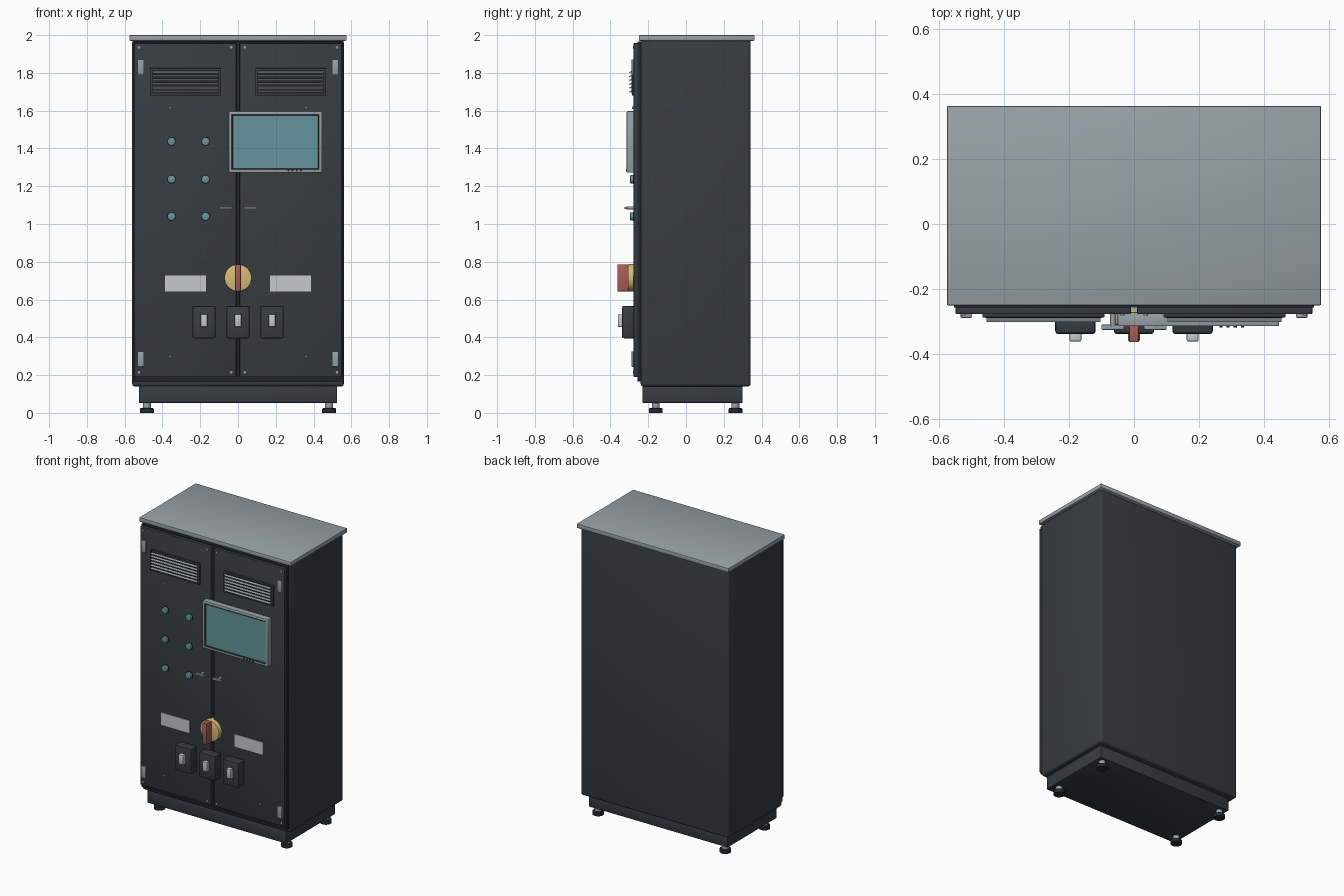
import bpy, bmesh, math
from mathutils import Matrix, Vector

if "Cube" in bpy.data.objects:
    bpy.data.objects.remove(bpy.data.objects["Cube"])


def material(name, r, g, b):
    m = bpy.data.materials.new(name)
    m.diffuse_color = (r, g, b, 1)
    m.use_nodes = True
    m.node_tree.nodes["Principled BSDF"].inputs["Base Color"].default_value = m.diffuse_color
    return m


CHARCOAL = material("charcoal paint", 0.038, 0.046, 0.056)
BLACK = material("black rubber", 0.018, 0.021, 0.025)
STEEL = material("blue grey steel", 0.31, 0.36, 0.39)
TEAL = material("teal glass", 0.13, 0.30, 0.33)
YELLOW = material("yellow plastic", 0.66, 0.50, 0.18)
RED = material("red plastic", 0.40, 0.11, 0.09)
LABEL = material("pale label", 0.56, 0.59, 0.61)


def finish(name, bm, *mats):
    me = bpy.data.meshes.new(name)
    bm.to_mesh(me)
    bm.free()
    for m in mats:
        me.materials.append(m)
    me.shade_smooth()
    me.set_sharp_from_angle(angle=math.radians(32))
    ob = bpy.data.objects.new(name, me)
    bpy.context.collection.objects.link(ob)
    return ob


def box_mesh(x0, x1, y0, y1, z0, z1, bevel=0.0, seg=2):
    bm = bmesh.new()
    mat = Matrix.Translation(((x0 + x1) / 2, (y0 + y1) / 2, (z0 + z1) / 2)) @ \
        Matrix.Diagonal((x1 - x0, y1 - y0, z1 - z0, 1))
    bmesh.ops.create_cube(bm, size=1, matrix=mat)
    if bevel:
        bmesh.ops.bevel(bm, geom=bm.edges[:], offset=bevel, segments=seg,
                        profile=0.5, affect='EDGES')
    return bm


def box(name, mat, *dims, bevel=0.0, seg=2):
    return finish(name, box_mesh(*dims, bevel=bevel, seg=seg), mat)


def cyl(name, mat, base, tip, r, sides=24, bevel=0.0, r2=None):
    a, b = Vector(base), Vector(tip)
    bm = bmesh.new()
    rot = (b - a).to_track_quat('Z', 'Y').to_matrix().to_4x4()
    bmesh.ops.create_cone(bm, cap_ends=True, segments=sides, radius1=r,
                          radius2=r if r2 is None else r2, depth=(b - a).length,
                          matrix=Matrix.Translation((a + b) / 2) @ rot)
    if bevel:
        axis = (b - a).normalized()
        rim = [e for e in bm.edges
               if all(abs((v.co - b).dot(axis)) < 1e-5 for v in e.verts)]
        bmesh.ops.bevel(bm, geom=rim, offset=bevel, segments=2, profile=0.5,
                        affect='EDGES')
    return finish(name, bm, mat)


DOOR = -0.277  # front surface of the doors

# cabinet shell, roof, plinth
box("cabinet_body", CHARCOAL, -0.56, 0.56, -0.24, 0.342, 0.14, 1.975, bevel=0.014, seg=3)
box("roof", STEEL, -0.575, 0.575, -0.25, 0.363, 1.97, 2.0, bevel=0.005)
box("plinth", CHARCOAL, -0.525, 0.525, -0.23, 0.30, 0.053, 0.145, bevel=0.003)
box("door_frame", BLACK, -0.553, 0.553, -0.257, -0.235, 0.165, 1.965, bevel=0.003)

# levelling feet
for x in (-0.482, 0.482):
    for y in (-0.16, 0.262):
        cyl("foot_stem", STEEL, (x, y, 0.02), (x, y, 0.06), 0.021)
        cyl("foot_pad", BLACK, (x, y, 0), (x, y, 0.025), 0.036, bevel=0.004)

# everything mirrored on the two doors
for s, side in ((-1, "left"), (1, "right")):
    def mirrored(name, mat, a, b, *rest, **kw):
        x0, x1 = sorted((s * a, s * b))
        return box(side + "_" + name, mat, x0, x1, *rest, **kw)

    mirrored("door", CHARCOAL, 0.009, 0.548, DOOR, -0.25, 0.19, 1.958, bevel=0.004)

    # hinges with a knuckle
    for z in (0.285, 1.83):
        mirrored("hinge", STEEL, 0.497, 0.533, -0.288, -0.27, z - 0.041, z + 0.041, bevel=0.003)

    # louvred vent
    mirrored("vent_frame", CHARCOAL, 0.09, 0.466, -0.287, -0.27, 1.68, 1.825, bevel=0.003)
    mirrored("vent_recess", BLACK, 0.10, 0.456, -0.289, -0.28, 1.69, 1.815)
    for i in range(6):
        z = 1.702 + i * 0.0205
        bm = box_mesh(-0.175, 0.175, -0.009, 0.009, -0.003, 0.003)
        bm.transform(Matrix.Translation((s * 0.278, -0.292, z)) @
                     Matrix.Rotation(math.radians(25), 4, 'X'))
        finish(side + "_vent_slat", bm, STEEL)

    # door handle
    cyl(side + "_handle_post", STEEL, (s * 0.065, -0.27, 1.085), (s * 0.065, -0.315, 1.085), 0.008, 16)
    mirrored("handle_lever", STEEL, 0.03, 0.10, -0.325, -0.309, 1.079, 1.091, bevel=0.003)

    # label plate
    mirrored("label_plate", LABEL, 0.17, 0.386, -0.281, -0.273, 0.643, 0.728)

    # door screws
    for x in (0.036, 0.524):
        for z in (0.215, 1.935):
            cyl(side + "_corner_screw", STEEL, (s * x, -0.27, z), (s * x, -0.281, z), 0.007, 12)
    for z in (0.30, 1.615):
        cyl(side + "_panel_screw", STEEL, (s * 0.36, -0.27, z), (s * 0.36, -0.285, z), 0.007, 12)

# display: steel bezel, dark inner rim, recessed teal glass
bm = box_mesh(-0.05, 0.446, -0.314, -0.27, 1.272, 1.597, bevel=0.004)
bm.faces.ensure_lookup_table()
front = max((f for f in bm.faces if f.normal.y < -0.99), key=lambda f: f.calc_area())
bmesh.ops.inset_individual(bm, faces=[front], thickness=0.018)
rim = bmesh.ops.inset_individual(bm, faces=[front], thickness=0.008, depth=-0.005)
for f in rim["faces"]:
    f.material_index = 1
front.material_index = 2
finish("display", bm, STEEL, BLACK, TEAL)
for i in range(4):
    x = 0.267 + i * 0.022
    cyl("display_button", BLACK, (x, -0.31, 1.283), (x, -0.318, 1.283), 0.005, 12)

# indicator lamps
for x in (-0.352, -0.172):
    for z in (1.04, 1.237, 1.437):
        cyl("lamp_collar", BLACK, (x, -0.27, z), (x, -0.281, z), 0.024)
        cyl("indicator_lamp", TEAL, (x, -0.275, z), (x, -0.296, z), 0.022, bevel=0.004)

# main rotary switch
cyl("main_switch_disc", YELLOW, (0, -0.26, 0.715), (0, -0.308, 0.715), 0.072, 40, bevel=0.003)
box("main_switch_grip", RED, -0.015, 0.015, -0.363, -0.30, 0.643, 0.786, bevel=0.004)

# three breaker boxes with rocker toggles
for x in (-0.18, 0, 0.18):
    box("breaker_box", CHARCOAL, x - 0.062, x + 0.062, -0.338, -0.27, 0.395, 0.567, bevel=0.009)
    box("breaker_toggle", LABEL, x - 0.018, x + 0.018, -0.361, -0.33, 0.456, 0.522, bevel=0.004)
